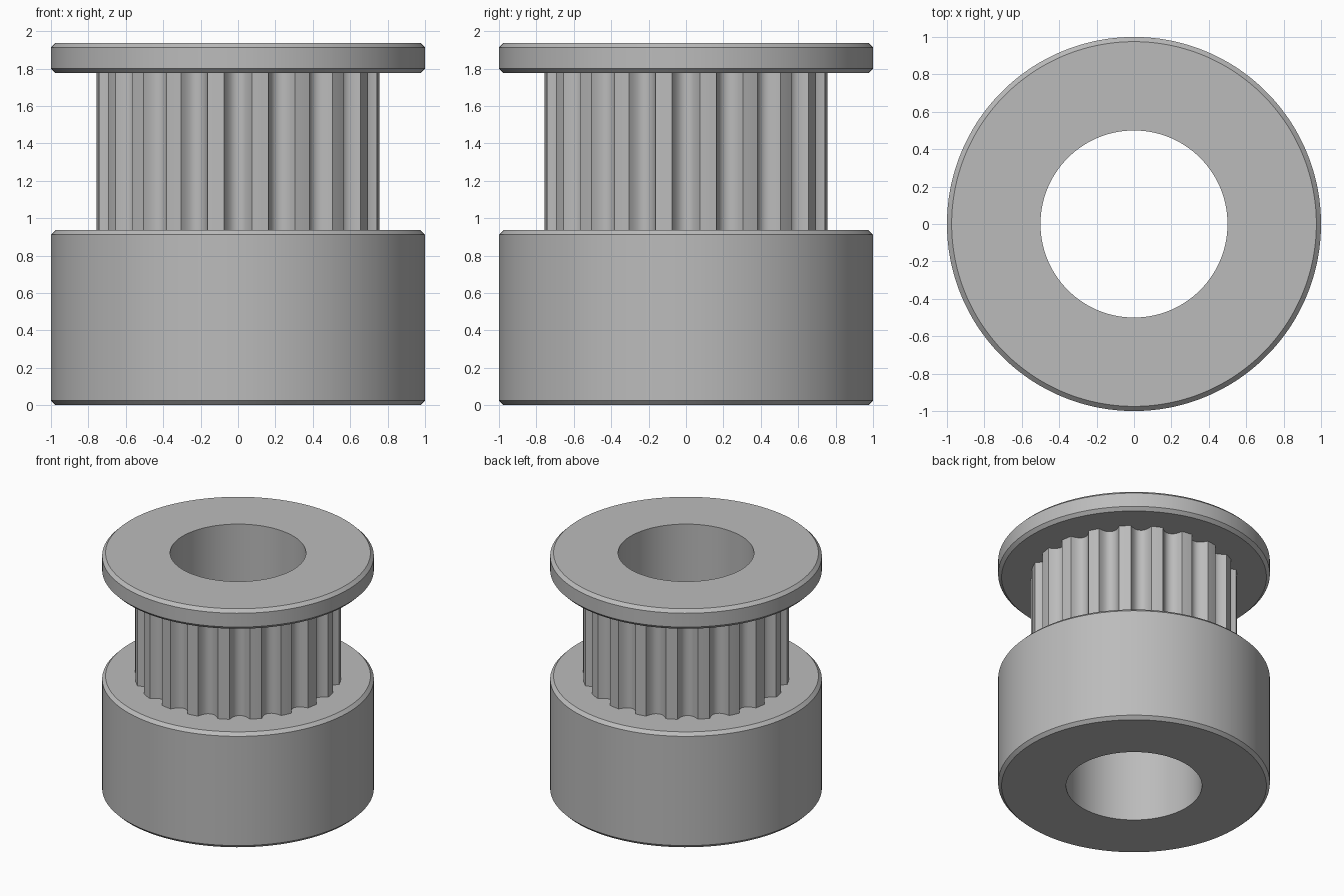
import bpy
import bmesh
from math import cos, sin, radians

default = bpy.data.objects.get("Cube")
if default:
    bpy.data.objects.remove(default, do_unlink=True)

TEETH = 20
PITCH = 360 / TEETH
HALF_GROOVE = 5.7      # degrees
TIP, DEPTH = 0.76, 0.068
BORE, RIM, CHAMFER = 0.5, 1.0, 0.025
BASE_TOP, FLANGE_BOTTOM, TOP = 0.9375, 1.775, 1.9375
STEPS = 5

grey = bpy.data.materials.new("machined_grey")
grey.use_nodes = True
colour = (0.5, 0.5, 0.5, 1)
grey.diffuse_color = colour
grey.node_tree.nodes["Principled BSDF"].inputs["Base Color"].default_value = colour

# One pitch of the belt outline: rounded groove, then a narrow land
angles, tooth_radii = [], []
for t in range(TEETH):
    for s in range(-STEPS, STEPS + 1):
        u = sin(radians(90 * s / STEPS))
        angles.append(radians(t * PITCH + u * HALF_GROOVE))
        tooth_radii.append(TIP - DEPTH * (1 - abs(u) ** 2.6))
    for f in (1 / 3, 2 / 3):
        angles.append(radians(t * PITCH + HALF_GROOVE + f * (PITCH - 2 * HALF_GROOVE)))
        tooth_radii.append(TIP)


def loft(name, rings):
    """Skin a stack of rings; each is (radius or list of radii, height)."""
    bm = bmesh.new()
    loops = []
    for radius, z in rings:
        radii = radius if isinstance(radius, list) else [radius] * len(angles)
        loops.append([bm.verts.new((r * cos(a), r * sin(a), z))
                      for r, a in zip(radii, angles)])
    n = len(angles)
    for a, b in zip(loops, loops[1:]):
        for i in range(n):
            j = (i + 1) % n
            bm.faces.new((a[i], a[j], b[j], b[i]))
    mesh = bpy.data.meshes.new(name)
    bm.to_mesh(mesh)
    bm.free()
    mesh.materials.append(grey)
    obj = bpy.data.objects.new(name, mesh)
    bpy.context.collection.objects.link(obj)
    bpy.ops.object.select_all(action='DESELECT')
    obj.select_set(True)
    bpy.context.view_layer.objects.active = obj
    bpy.ops.object.shade_smooth_by_angle(angle=radians(30))


def chamfered_rim(low, high):
    return [(RIM - CHAMFER, low), (RIM, low + CHAMFER),
            (RIM, high - CHAMFER), (RIM - CHAMFER, high)]


# Thick hub, open where the belt drum joins it
loft("hub", [(BORE, BASE_TOP), (BORE, 0)] + chamfered_rim(0, BASE_TOP)
     + [(tooth_radii, BASE_TOP)])

# Grooved belt drum and the bore through it
loft("toothed_drum", [(tooth_radii, BASE_TOP), (tooth_radii, FLANGE_BOTTOM)])
loft("drum_bore", [(BORE, FLANGE_BOTTOM), (BORE, BASE_TOP)])

# Thin retaining flange
loft("top_flange", [(tooth_radii, FLANGE_BOTTOM)] + chamfered_rim(FLANGE_BOTTOM, TOP)
     + [(BORE, TOP), (BORE, FLANGE_BOTTOM)])
